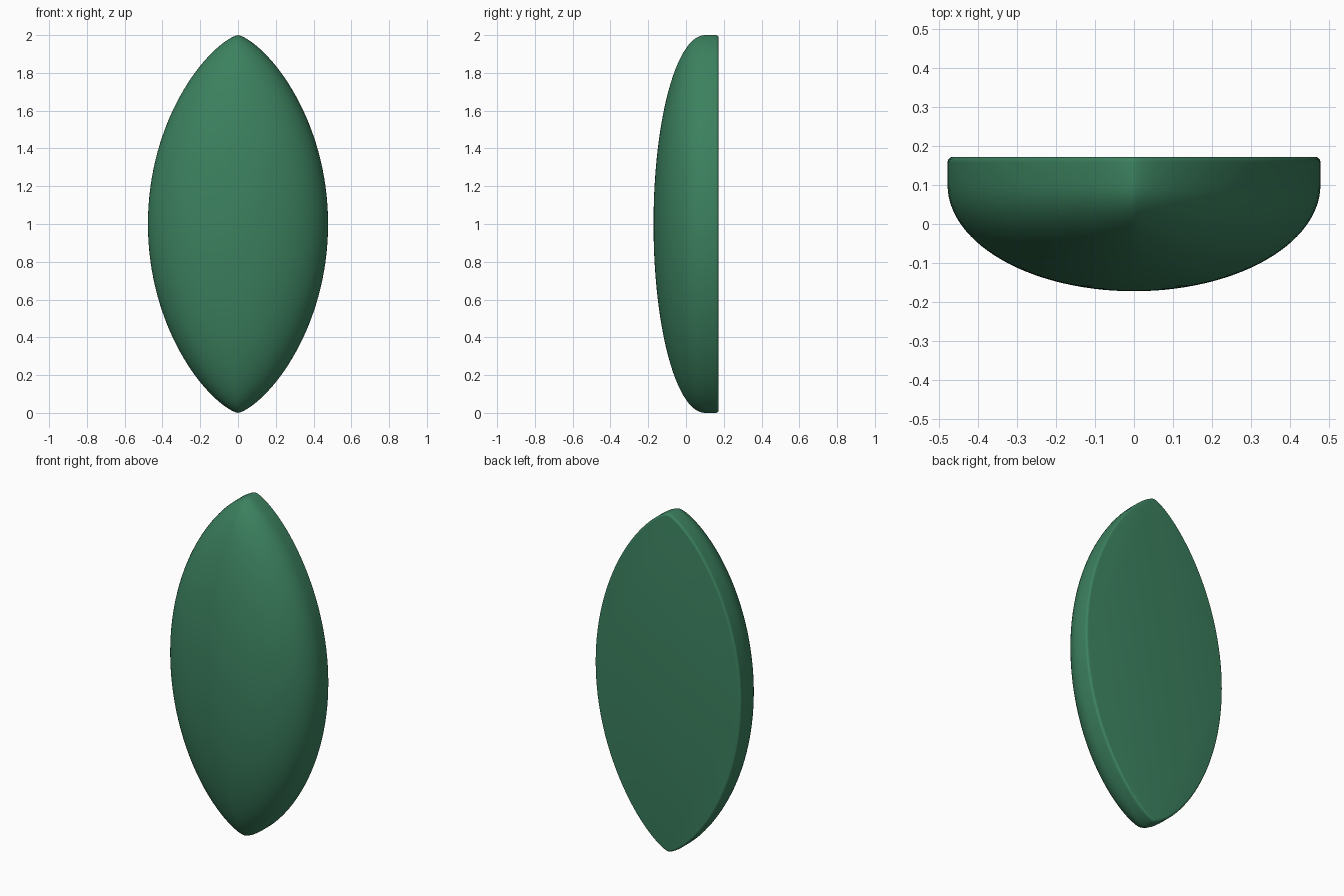
import bpy, bmesh, math

if "Cube" in bpy.data.objects:
    bpy.data.objects.remove(bpy.data.objects["Cube"])

N = 128            # points around the outline
W, H = 0.477, 1.0  # half width, half height
BACK, RIM, FRONT = 0.172, 0.10, -0.172
FILLET = 0.014


def ring(bm, half_w, half_h, y, power):
    """Pointed oval; power 1 is an ellipse, higher gives sharper tips."""
    verts = []
    for i in range(N):
        a = 2 * math.pi * i / N
        c = math.cos(a)
        x = math.copysign(abs(c) ** power, c) * half_w
        verts.append(bm.verts.new((x, y, 1 + half_h * math.sin(a))))
    return verts


bm = bmesh.new()
rings = []

# domed front: quarter-ellipse section, softening to a plain oval at the middle
STEPS = 28
for k in range(1, STEPS + 1):
    t = math.pi / 2 * k / STEPS
    s = math.sin(t)
    rings.append(ring(bm, W * s, H * s, RIM + (FRONT - RIM) * math.cos(t),
                      1 + 0.44 * s ** 3))

# straight rim and small rounded back edge
for k in range(6):
    t = math.pi / 2 * k / 5
    d = FILLET * (1 - math.cos(t))
    rings.append(ring(bm, W - d, H - d,
                      BACK - FILLET + FILLET * math.sin(t), 1.44))

for a, b in zip(rings, rings[1:]):
    for i in range(N):
        j = (i + 1) % N
        bm.faces.new((a[i], a[j], b[j], b[i]))

# front centre and flat back
pole = bm.verts.new((0, FRONT, 1))
for i in range(N):
    bm.faces.new((pole, rings[0][(i + 1) % N], rings[0][i]))
bm.faces.new(rings[-1])
bmesh.ops.recalc_face_normals(bm, faces=bm.faces)

mesh = bpy.data.meshes.new("domed_leaf")
bm.to_mesh(mesh)
bm.free()
obj = bpy.data.objects.new("domed_leaf", mesh)
bpy.context.collection.objects.link(obj)

mat = bpy.data.materials.new("green")
mat.diffuse_color = (0.045, 0.22, 0.115, 1)
mat.use_nodes = True
mat.node_tree.nodes["Principled BSDF"].inputs["Base Color"].default_value = mat.diffuse_color
mesh.materials.append(mat)

bpy.context.view_layer.objects.active = obj
obj.select_set(True)
bpy.ops.object.shade_smooth_by_angle(angle=math.radians(40))
